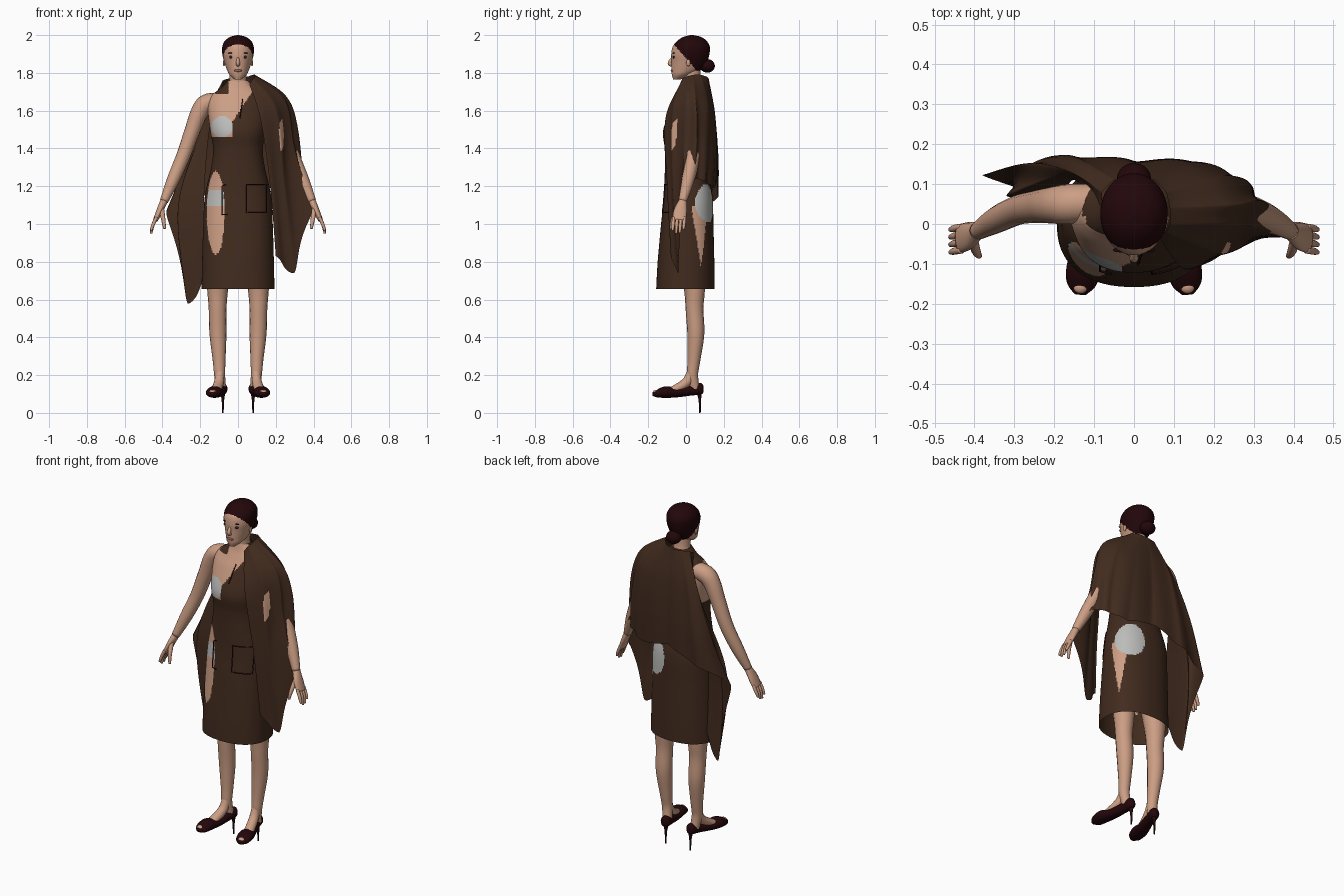
import bpy, bmesh
from math import sin, cos, pi, atan2, degrees
from mathutils import Vector, Matrix

default = bpy.data.objects.get("Cube")
if default:
    bpy.data.objects.remove(default, do_unlink=True)


def material(name, *rgb):
    mat = bpy.data.materials.new(name)
    mat.use_nodes = True
    mat.diffuse_color = (*rgb, 1)
    mat.node_tree.nodes["Principled BSDF"].inputs["Base Color"].default_value = (*rgb, 1)
    return mat


SKIN = material("skin", .6, .34, .23)
BROWN = material("brown cloth", .053, .024, .013)
WHITE = material("white underwear", .5, .5, .49)
HAIR = material("dark maroon", .016, .002, .003)
LIPS = material("lip pink", .36, .13, .11)
EYE = material("eye dark", .03, .018, .015)


def finish(name, bm, mats, rule=None):
    bmesh.ops.recalc_face_normals(bm, faces=bm.faces)
    mesh = bpy.data.meshes.new(name)
    for f in bm.faces:
        f.smooth = True
        if rule:
            f.material_index = rule(*f.calc_center_median())
    bm.to_mesh(mesh)
    bm.free()
    for m in mats:
        mesh.materials.append(m)
    obj = bpy.data.objects.new(name, mesh)
    bpy.context.collection.objects.link(obj)
    return obj


def smooth(pts, n, tension=.5):
    """Hermite spline through points of any dimension."""
    out = []
    last = len(pts) - 1
    for i in range(last):
        a, b = pts[i], pts[i + 1]
        before, after = pts[max(i - 1, 0)], pts[min(i + 2, last)]
        for k in range(n):
            t = k / n
            h = t * t * (3 - 2 * t)
            u, v = t * (1 - t) ** 2, t * t * (t - 1)
            out.append([p + (q - p) * h + tension * ((q - o) * u + (r - p) * v)
                        for o, p, q, r in zip(before, a, b, after)])
    return out + [list(pts[-1])]


def skin_rows(name, rows, mats, rule=None, closed=True, caps=True):
    """Bridge rows of points into a surface."""
    bm = bmesh.new()
    grid = [[bm.verts.new(p) for p in row] for row in rows]
    n = len(grid[0])
    for a, b in zip(grid, grid[1:]):
        for j in range(n if closed else n - 1):
            k = (j + 1) % n
            bm.faces.new((a[j], a[k], b[k], b[j]))
    if closed and caps:
        bm.faces.new(grid[0])
        bm.faces.new(grid[-1])
    return finish(name, bm, mats, rule)


def tube(name, pts, mat, ref=(1, 0, 0), sides=16, steps=6):
    """Round limb; each point is x, y, z, radius along ref, other radius."""
    path = smooth([p if len(p) == 5 else (*p, p[3]) for p in pts], steps)
    rows = []
    for i, p in enumerate(path):
        d = Vector(path[min(i + 1, len(path) - 1)][:3]) - Vector(path[max(i - 1, 0)][:3])
        d.normalize()
        side = Vector(ref)
        side = (side - d * side.dot(d)).normalized()
        up = d.cross(side)
        angles = [2 * pi * k / sides for k in range(sides)]
        rows.append([Vector(p[:3]) + side * p[3] * cos(a) + up * p[4] * sin(a) for a in angles])
    return skin_rows(name, rows, [mat])


def ball(name, centre, size, mat):
    bm = bmesh.new()
    bmesh.ops.create_uvsphere(bm, u_segments=20, v_segments=12, radius=1,
                              matrix=Matrix.LocRotScale(Vector(centre), None, Vector(size)))
    return finish(name, bm, [mat])


def power(v, e):
    return (1 if v > 0 else -1) * abs(v) ** (2 / e)


def stack(rings, e, sides):
    """Horizontal rings given as z, half width, front y, back y."""
    rows = []
    for z, w, f, b in rings:
        angles = [2 * pi * k / sides for k in range(sides)]
        rows.append([(w * power(cos(a), e), (f + b) / 2 + (b - f) / 2 * power(sin(a), e), z)
                     for a in angles])
    return rows


def oval(u, v, ru, rv):
    return (u / ru) ** 2 + (v / rv) ** 2 < 1


# Dress and the torso showing through it
BULGE = 2.3
body = smooth([(.655, .193, -.158, .152), (.8, .19, -.15, .15), (1, .184, -.132, .145),
               (1.15, .175, -.117, .14), (1.3, .142, -.112, .11), (1.4, .132, -.113, .11),
               (1.5, .148, -.12, .13), (1.62, .16, -.073, .13), (1.68, .14, -.04, .11),
               (1.72, .09, -.02, .095), (1.76, .052, -.008, .085)], 16)


def torso_colour(x, y, z):
    front = y < .02
    if z > 1.46:
        if front and oval(x + .085, z - 1.515, .058, .055):
            return 2
        collar = z > 1.69 and -.12 < x < -.05
        edge = max(-.03, (z - 1.585) * .65)
        if not collar and ((front and x < edge) or x < -.13):
            return 1
    # Window over the right thigh
    if y < 0 and oval(x + .118, z - 1.06, .047, .22):
        return 2 if 1.1 < z < 1.18 else 1
    # Window over the left hip
    turn = degrees(atan2(y - .01, x))
    if oval(turn - 42, z - 1.11, 30, .1):
        return 2
    if z < 1.1 and abs(turn - 22) < (z - .77) * 50:
        return 1
    return 0


skin_rows("dress", stack(body, BULGE, 160), [BROWN, SKIN, WHITE], torso_colour, caps=False)


def on_front(x, z):
    _, w, f, b = min(body, key=lambda r: abs(r[0] - z))
    depth = (b - f) / 2 * (1 - abs(x / w) ** BULGE) ** (1 / BULGE)
    return (x, (f + b) / 2 - depth - .002, z)


def seam(name, corners):
    pts = []
    for (x, z), (u, v) in zip(corners, corners[1:]):
        pts += [(*on_front(x + (u - x) * k / 8, z + (v - z) * k / 8), .0028) for k in range(9)]
    pts = [p for i, p in enumerate(pts) if i == 0 or p != pts[i - 1]]
    tube(name, pts, HAIR, (.3, .9, .3), 6, 1)


seam("left_pocket_seam", [(.045, 1.21), (.15, 1.21), (.15, 1.06), (.045, 1.06), (.045, 1.21)])
seam("right_pocket_seam", [(-.065, 1.21), (-.085, 1.2), (-.085, 1.05), (-.055, 1.05)])
seam("neck_slit", [(.025, 1.66), (.01, 1.56)])

# Draped wrap: columns from collar to hem in centimetres, front left round to back right
columns = [
    [(6, -3, 174), (12, -11, 155), (17, -10, 120), (20, -8, 83)],
    [(8, -2, 177), (20, -7, 160), (24, -7, 120), (29, -4, 74)],
    [(9, 0, 178), (25, 0, 165), (30, -1, 138), (39, -3, 108)],
    [(9, 4, 179), (25, 5, 168), (31, 6, 152), (33, 5, 124)],
    [(8, 8, 179), (21, 12, 163), (26, 12, 140), (27, 11, 122)],
    [(5, 11, 178), (12, 15, 160), (15, 16, 140), (17, 15, 119)],
    [(0, 12, 177), (0, 15, 160), (0, 16, 140), (0, 16, 122)],
    [(-5, 11, 177), (-11, 15, 160), (-15, 17, 135), (-18, 17, 115)],
    [(-8, 8, 176), (-16, 13, 160), (-26, 15, 135), (-37, 12, 107)],
    [(-8, 6, 175), (-16, 12, 155), (-31, 7, 110), (-26, 8, 58)],
    [(-8, 4, 174), (-15, 11, 150), (-18, 5, 110), (-17, 6, 72)],
]
flat = [[v / 100 for p in smooth(col, 14) for v in p] for col in columns]
cloth = []
for i, line in enumerate(smooth(flat, 12, .14)):
    row = [Vector(line[k:k + 3]) for k in range(0, len(line), 3)]
    for k, p in enumerate(row):
        fold = 1 + .03 * sin(i * .6) * k / len(row)
        p.x *= fold
        p.y *= fold
    cloth.append(row)
skin_rows("draped_wrap", cloth, [BROWN, SKIN],
          lambda x, y, z: int(y < 0 and oval(x - .23, z - 1.47, .012, .09)), closed=False)

# Head with the hair line painted by height and depth
head = smooth([(1.765, .018, -.068, -.03), (1.79, .045, -.075, .03), (1.82, .06, -.077, .085),
               (1.86, .073, -.077, .112), (1.9, .083, -.078, .124), (1.94, .083, -.07, .126),
               (1.97, .069, -.045, .108), (1.99, .042, -.015, .08), (2, .006, .022, .04)], 10)
skin_rows("head", stack(head, 2, 80), [SKIN, HAIR],
          lambda x, y, z: int(z > max(1.8, 1.957 - 1.15 * (y + .07))))
ball("hair_bun", (0, .113, 1.837), (.043, .04, .036), HAIR)
tube("neck", [(0, .045, 1.68, .06), (0, .035, 1.76, .046), (0, .03, 1.84, .046)], SKIN)
tube("nose", [(0, -.068, 1.885, .006), (0, -.086, 1.852, .011), (0, -.068, 1.842, .011)], SKIN)
ball("lips", (0, -.073, 1.812), (.021, .008, .007), LIPS)

# Paired parts
for s, label in ((1, "left"), (-1, "right")):
    ball(label + "_eye", (s * .033, -.064, 1.884), (.015, .007, .008), EYE)
    ball(label + "_eyebrow", (s * .035, -.065, 1.905), (.018, .006, .003), HAIR)
    ball(label + "_ear", (s * .074, .012, 1.853), (.006, .011, .018), SKIN)

    def limb(part, pts, mat, ref=(1, 0, 0)):
        tube(label + "_" + part, [(s * p[0], *p[1:]) for p in pts], mat, ref)

    across = (0, 1, 0)
    limb("arm", [(.09, .055, 1.65, .045), (.165, .05, 1.638, .05), (.205, .047, 1.59, .046),
                 (.24, .044, 1.5, .041), (.29, .035, 1.36, .037), (.345, .01, 1.23, .033),
                 (.392, -.018, 1.12, .022)], SKIN, across)
    limb("palm", [(.39, -.016, 1.125, .021, .02), (.415, -.03, 1.07, .035, .017),
                  (.437, -.037, 1.02, .036, .013)], SKIN, across)
    for k in range(4):
        y = -.065 + k * .019
        reach = (.965, .95, .953, .97)[k]
        limb("finger_%d" % (k + 1), [(.432, y, 1.035, .009), (.45, y - .003, .995, .009),
                                     (.46, y - .006, reach, .006)], SKIN, across)
    limb("thumb", [(.405, -.04, 1.08, .014), (.395, -.07, 1.02, .011),
                   (.388, -.08, .975, .007)], SKIN, across)

    limb("leg", [(.105, .035, .8, .07), (.108, .045, .65, .055), (.108, .045, .55, .047),
                 (.106, .052, .42, .045), (.1, .042, .28, .034), (.097, .035, .2, .029),
                 (.088, .048, .12, .026)], SKIN)
    limb("foot", [(.096, .033, .23, .022), (.1, .005, .165, .026), (.115, -.06, .124, .028, .022),
                  (.127, -.115, .108, .034, .016)], SKIN)
    ball(label + "_toes", (s * .134, -.158, .111), (.018, .016, .011), SKIN)
    limb("shoe", [(.08, .092, .13, .01, .02), (.082, .075, .128, .027, .031),
                  (.092, .02, .118, .029, .027), (.11, -.05, .107, .036, .025),
                  (.125, -.105, .11, .043, .031), (.132, -.15, .102, .037, .021),
                  (.135, -.177, .1, .014, .01)], HAIR)
    limb("stiletto", [(.08, .07, .115, .016), (.08, .073, .07, .007), (.08, .074, 0, .004)], HAIR)
